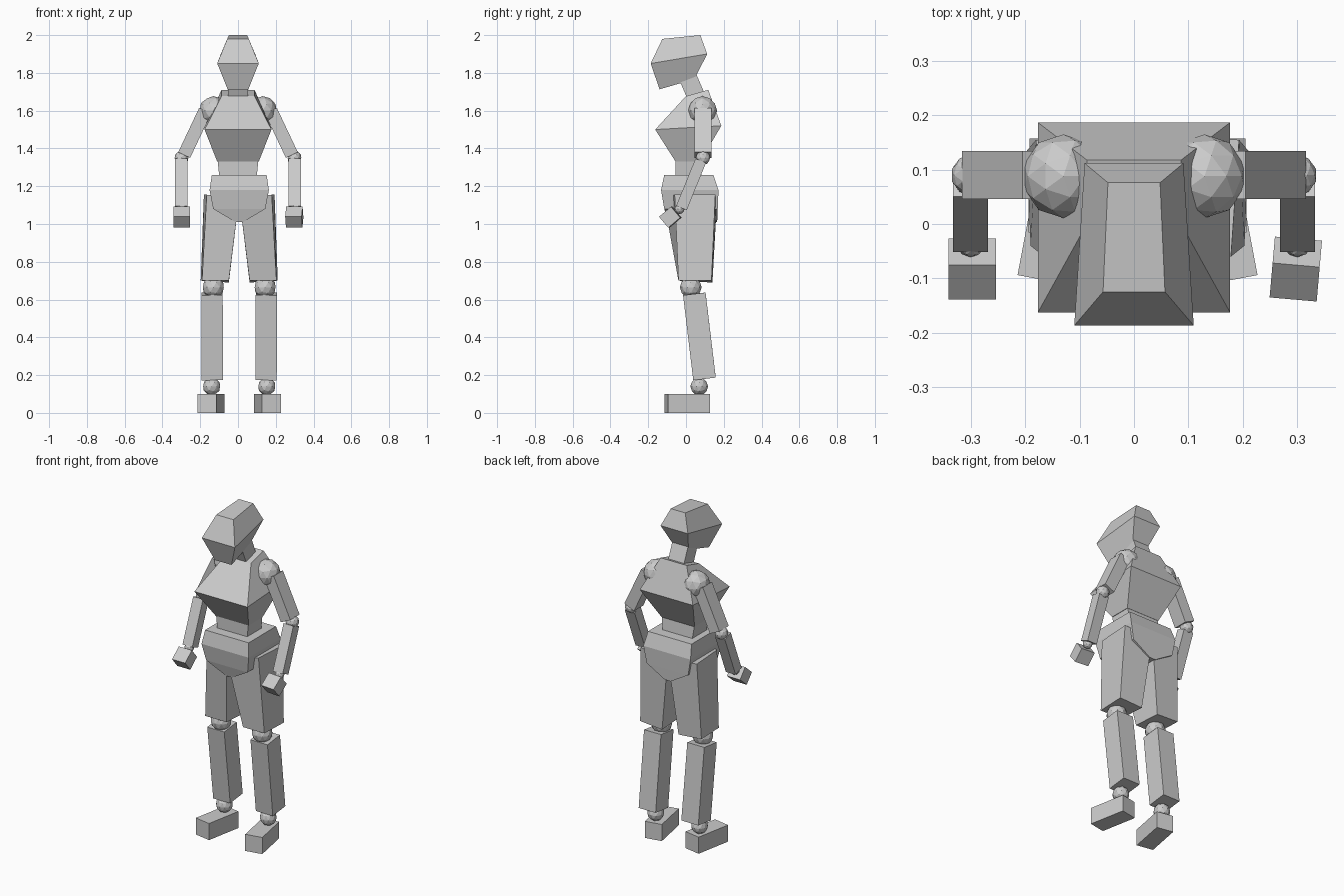
import bpy, bmesh, math
from mathutils import Vector, Matrix

if "Cube" in bpy.data.objects:
    bpy.data.objects.remove(bpy.data.objects["Cube"])


def finish(name, bm):
    bmesh.ops.recalc_face_normals(bm, faces=bm.faces)
    me = bpy.data.meshes.new(name)
    bm.to_mesh(me)
    bm.free()
    ob = bpy.data.objects.new(name, me)
    bpy.context.collection.objects.link(ob)
    return ob


def loft(name, rings):
    """Skin a stack of corner rings into a closed faceted block."""
    bm = bmesh.new()
    vs = [[bm.verts.new(p) for p in r] for r in rings]
    n = len(vs[0])
    for a, b in zip(vs, vs[1:]):
        for i in range(n):
            j = (i + 1) % n
            bm.faces.new((a[i], a[j], b[j], b[i]))
    bm.faces.new(vs[0])
    bm.faces.new(vs[-1])
    return finish(name, bm)


def ring(cx, front, back):
    """Four corners from (half width, y, z) at the front and at the back."""
    (fw, fy, fz), (bw, by, bz) = front, back
    return [(cx - fw, fy, fz), (cx + fw, fy, fz), (cx + bw, by, bz), (cx - bw, by, bz)]


def box(name, centre, size, rot):
    bm = bmesh.new()
    bmesh.ops.create_cube(bm, size=1)
    m = Matrix.Translation(centre) @ rot @ Matrix.Diagonal((*size, 1))
    bmesh.ops.transform(bm, matrix=m, verts=bm.verts)
    return finish(name, bm)


def beam(name, a, b, w, d):
    """Box running from a to b, w wide in x and d deep in y."""
    a, b = Vector(a), Vector(b)
    z = (b - a).normalized()
    y = (Vector((0, 1, 0)) - z * z.y).normalized()
    rot = Matrix((y.cross(z), y, z)).transposed().to_4x4()
    return box(name, (a + b) / 2, (w, d, (b - a).length), rot)


def ball(name, c, r):
    bm = bmesh.new()
    bmesh.ops.create_icosphere(bm, subdivisions=2, radius=r, matrix=Matrix.Translation(c))
    return finish(name, bm)


# Head and neck
loft("head", [
    ring(0, (.055, -.14, 1.713), (.048, .045, 1.767)),
    ring(0, (.11, -.187, 1.85), (.091, .112, 1.90)),
    ring(0, (.057, -.125, 1.98), (.048, .076, 2.0))])
beam("neck", (0, .058, 1.665), (0, 0, 1.80), .105, .095)

# Torso
loft("chest", [
    ring(0, (.11, -.055, 1.33), (.11, .075, 1.33)),
    ring(0, (.177, -.163, 1.50), (.177, .187, 1.52)),
    ring(0, (.087, 0, 1.677), (.087, .118, 1.71))])
loft("waist", [
    ring(0, (.098, -.055, 1.24), (.098, .085, 1.24)),
    ring(0, (.108, -.055, 1.34), (.108, .073, 1.34))])

# Pelvis
CX = .0065
loft("pelvis", [
    ring(CX, (.02, -.095, 1.01), (.02, .165, 1.01)),
    ring(CX, (.138, -.115, 1.08), (.138, .168, 1.08)),
    ring(CX, (.157, -.132, 1.18), (.157, .172, 1.18)),
    ring(CX, (.145, -.115, 1.26), (.145, .145, 1.26))])

# Legs and arms on both sides
for side, s in (("left", -1), ("right", 1)):
    def leg(x, y, z):
        return (CX + s * x, y, z)

    loft(side + "_thigh", [
        [leg(.055, -.04, .70), leg(.197, -.04, .70), leg(.204, .135, .70), leg(.055, .14, .69)],
        [leg(0, -.12, 1.14), leg(.172, -.06, 1.155), leg(.187, .155, 1.155), leg(0, .165, 1.14)]])
    ball(side + "_knee", leg(.137, .025, .665), .058)
    beam(side + "_shin", leg(.142, .098, .18), leg(.144, .044, .63), .113, .12)
    ball(side + "_ankle", leg(.146, .07, .14), .047)
    box(side + "_foot", leg(.15, .007, .05), (.102, .225, .10),
        Matrix.Rotation(s * math.radians(10.7), 4, 'Z'))

    ball(side + "_shoulder", (s * .13, .088, 1.60), .077)
    beam(side + "_upper_arm", (s * .285, .09, 1.365), (s * .174, .09, 1.60), .07, .088)
    ball(side + "_elbow", (s * .299, .09, 1.35), .038)
    beam(side + "_forearm", (s * .301, -.024, 1.085), (s * .301, .078, 1.335), .065, .06)
    ball(side + "_wrist", (s * .301, -.034, 1.08), .027)
    twist = math.radians(5 if s > 0 else 0)
    box(side + "_hand", (s * .298, -.083, 1.036), (.087, .083, .076),
        Matrix.Rotation(-twist, 4, 'Z') @ Matrix.Rotation(math.radians(40), 4, 'X'))
